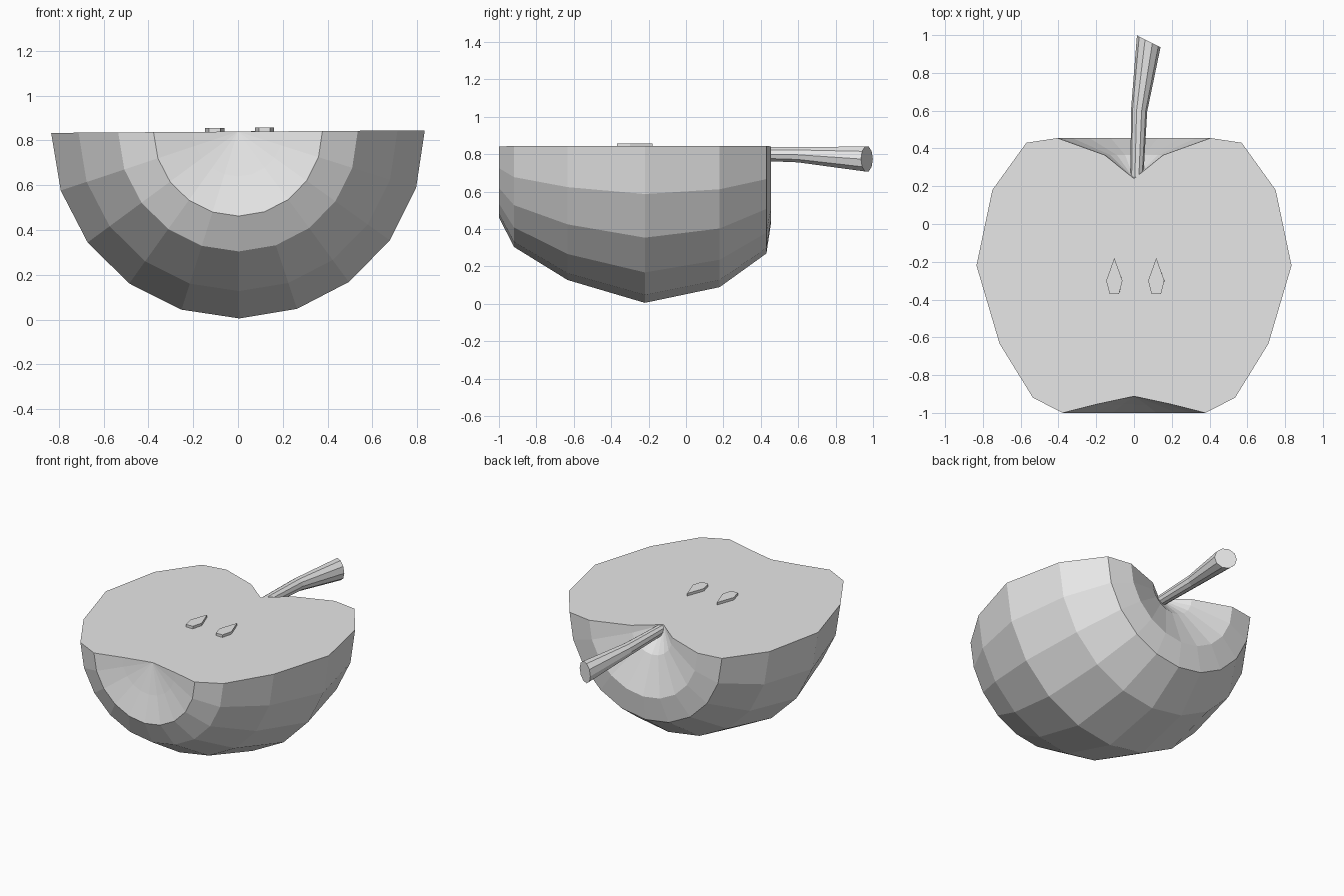
import bpy, bmesh, math
from mathutils import Vector, Matrix

if "Cube" in bpy.data.objects:
    bpy.data.objects.remove(bpy.data.objects["Cube"])

grey = bpy.data.materials.new("plain grey")
grey.use_nodes = True
grey.diffuse_color = (0.8, 0.8, 0.8, 1)
grey.node_tree.nodes["Principled BSDF"].inputs["Base Color"].default_value = (0.8, 0.8, 0.8, 1)

CUT_Z = 0.839
TILT = Matrix.Translation((0, 0, CUT_Z)) @ Matrix.Rotation(math.radians(-0.4), 4, 'Y')


def finish(name, bm, matrix=None):
    """Turn a bmesh into a flat-shaded object."""
    if matrix:
        bm.transform(matrix)
    bmesh.ops.recalc_face_normals(bm, faces=bm.faces)
    mesh = bpy.data.meshes.new(name)
    bm.to_mesh(mesh)
    bm.free()
    mesh.materials.append(grey)
    obj = bpy.data.objects.new(name, mesh)
    bpy.context.collection.objects.link(obj)
    return obj


# Apple half: a (radius, y) profile turned half way round the y axis, closed by the cut face
profile = [(0, 0.24), (0.155, 0.365), (0.405, 0.455), (0.57, 0.43), (0.75, 0.18), (0.834, -0.22),
           (0.712, -0.633), (0.535, -0.92), (0.377, -1), (0.2, -0.955), (0, -0.912)]
STEPS = 10
bm = bmesh.new()
rings = []
for r, y in profile:
    if r == 0:
        rings.append([bm.verts.new((0, y, 0))] * (STEPS + 1))
    else:
        angles = [math.pi * i / STEPS for i in range(STEPS + 1)]
        rings.append([bm.verts.new((r * math.cos(a), y, -r * math.sin(a))) for a in angles])
for a, b in zip(rings, rings[1:]):
    for i in range(STEPS):
        corners = [a[i], a[i + 1], b[i + 1], b[i]]
        bm.faces.new(list(dict.fromkeys(corners)))
bm.faces.new([ring[0] for ring in rings] + [ring[-1] for ring in rings[-2:0:-1]])
finish("apple_half", bm, TILT)

# Stem: rings of growing radius along a bent path, each turned by its own angle
SIDES = 10
path = [((0.015, 0.24, 0.803), 0.034, 0), ((0.027, 0.6, 0.797), 0.043, 5), ((0.078, 0.967, 0.774), 0.07, 27)]
bm = bmesh.new()
rings = []
for centre, radius, turn in path:
    t = math.radians(turn)
    side = Vector((math.cos(t), -math.sin(t), 0))
    ring = []
    for i in range(SIDES):
        a = math.tau * i / SIDES
        ring.append(bm.verts.new(Vector(centre) + radius * (side * math.cos(a) + Vector((0, 0, math.sin(a))))))
    rings.append(ring)
for a, b in zip(rings, rings[1:]):
    for i in range(SIDES):
        j = (i + 1) % SIDES
        bm.faces.new((a[i], a[j], b[j], b[i]))
bm.faces.new(rings[0])
bm.faces.new(rings[-1])
finish("stem", bm)

# Seeds: thin extruded teardrops on the cut face
outline = [(0, -0.18), (-0.043, -0.3), (-0.025, -0.37), (0.025, -0.37), (0.043, -0.3)]
for name, x in (("right_seed", -0.104), ("left_seed", 0.118)):
    bm = bmesh.new()
    base = bm.faces.new([bm.verts.new((x + px, py, -0.005)) for px, py in outline])
    top = bmesh.ops.extrude_face_region(bm, geom=[base], use_keep_orig=True)
    moved = [v for v in top["geom"] if isinstance(v, bmesh.types.BMVert)]
    bmesh.ops.translate(bm, verts=moved, vec=(0, 0, 0.022))
    finish(name, bm, TILT)
